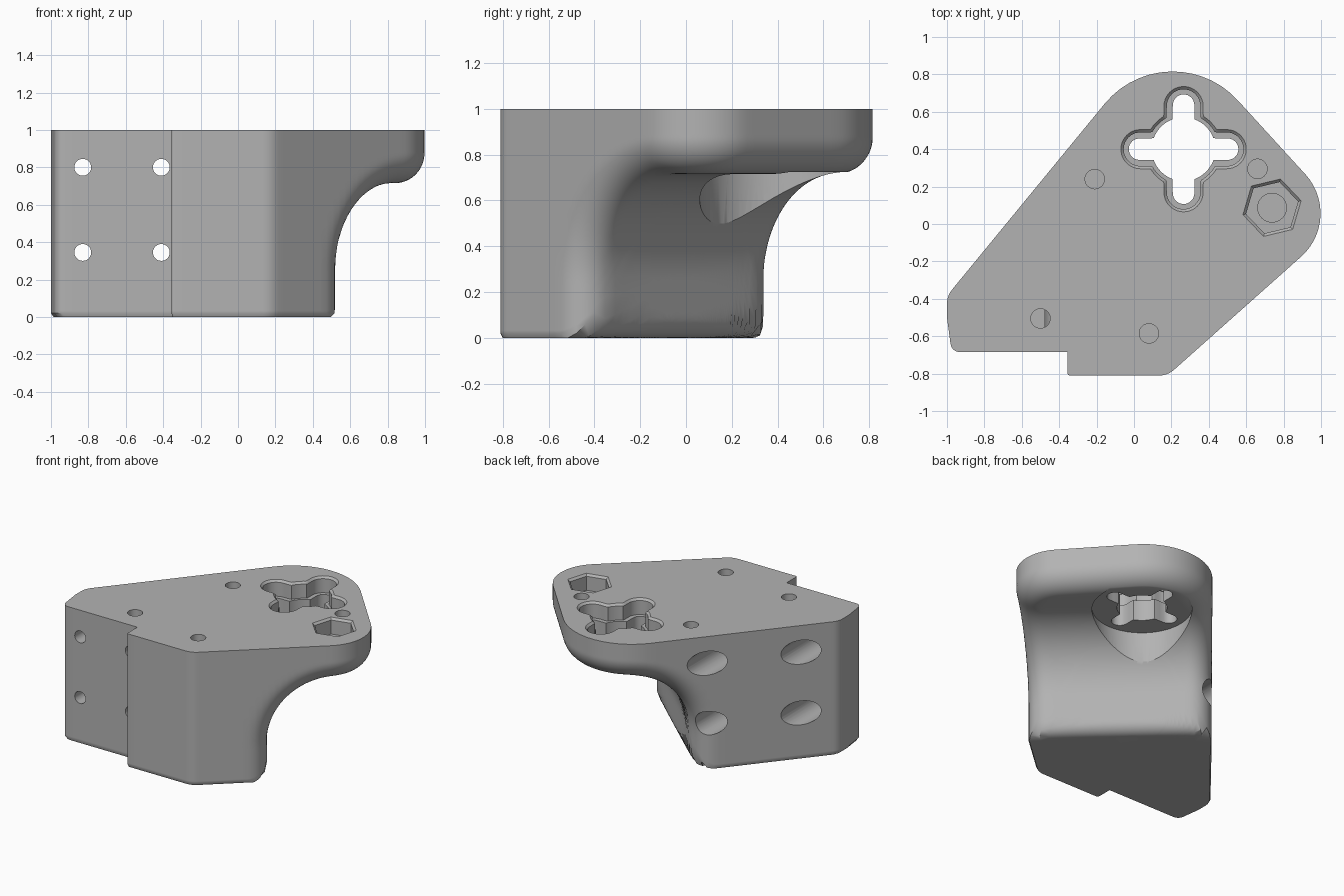
import bpy
import bmesh
import math
from mathutils import Vector

if "Cube" in bpy.data.objects:
    bpy.data.objects.remove(bpy.data.objects["Cube"], do_unlink=True)

# Single grey finish
grey = bpy.data.materials.new("plain_grey")
grey.use_nodes = True
GREY = (0.45, 0.45, 0.45, 1)
grey.diffuse_color = GREY
grey.node_tree.nodes["Principled BSDF"].inputs["Base Color"].default_value = GREY

# Plan outline: corner x, y and corner radius, counter-clockwise
CORNERS = [(-0.975, -0.685, 0.05), (-0.355, -0.685, 0), (-0.355, -0.81, 0.012),
           (0.18, -0.81, 0.12), (1.128, 0.034, 0.31), (0.188, 1.063, 0.47),
           (-1.0, -0.384, 0.12), (-1.0, -0.5, 0.1)]


def rounded_outline(corners, steps=14):
    pts = []
    for i, (x, y, r) in enumerate(corners):
        p = Vector((x, y))
        if r == 0:
            pts.append(p)
            continue
        a = (Vector(corners[i - 1][:2]) - p).normalized()
        b = (Vector(corners[(i + 1) % len(corners)][:2]) - p).normalized()
        half = a.angle(b) / 2
        centre = p + (a + b).normalized() * r / math.sin(half)
        start = p + a * r / math.tan(half) - centre
        end = p + b * r / math.tan(half) - centre
        sweep = start.angle_signed(end)
        n = steps if r > 0.2 else 5
        for k in range(n + 1):
            t = -sweep * k / n
            c, s = math.cos(t), math.sin(t)
            pts.append(centre + Vector((start.x * c - start.y * s, start.x * s + start.y * c)))
    return pts


def subdivided(pts, longest=0.045):
    out = []
    for i, p in enumerate(pts):
        q = pts[(i + 1) % len(pts)]
        n = max(1, math.ceil((q - p).length / longest))
        out += [p.lerp(q, k / n) for k in range(n)]
    return out


OUTLINE = rounded_outline(CORNERS)

# Undercut: runs along CUT, leaving a thick flange with a big inner fillet
CUT = Vector((0.67, 0.742))
WALL, CEILING, FILLET, EDGE, FOOT = 0.065, 0.715, 0.46, 0.16, 0.09

# Outline edges that border the undercut, as half planes
HALF_PLANES = []
for i, p in enumerate(OUTLINE):
    d = OUTLINE[(i + 1) % len(OUTLINE)] - p
    if d.length > 1e-5:
        n = Vector((d.y, -d.x)).normalized()
        if n.dot(CUT) > -0.3:
            HALF_PLANES.append((n.x, n.y, n.dot(p)))


def round_join(a, b, r):
    a, b = a + r, b + r
    return math.hypot(max(a, 0), max(b, 0)) + min(max(a, b), 0) - r


def inside(p):
    a = FILLET - (p.x * CUT.x + p.y * CUT.y - WALL)
    b = FILLET - (CEILING - p.z)
    under = FILLET - math.hypot(max(a, 0), max(b, 0)) - min(max(a, b), 0)
    if under < -EDGE:
        return True
    side = max(nx * p.x + ny * p.y - c for nx, ny, c in HALF_PLANES)
    return max(round_join(side, under, EDGE), round_join(under, -p.z, FOOT)) < 1e-5


CORE = Vector((-0.1, -0.15, 0.95))


def pulled_in(target):
    if inside(target):
        return target
    lo, hi = 0.0, 1.0
    for _ in range(15):
        mid = (lo + hi) / 2
        if inside(CORE.lerp(target, mid)):
            lo = mid
        else:
            hi = mid
    return CORE.lerp(target, lo)


def bridge(bm, upper, lower):
    n = len(upper)
    for i in range(n):
        j = (i + 1) % n
        bm.faces.new((upper[i], lower[i], lower[j], upper[j]))


def make_object(name, bm):
    bmesh.ops.recalc_face_normals(bm, faces=bm.faces)
    mesh = bpy.data.meshes.new(name)
    bm.to_mesh(mesh)
    bm.free()
    obj = bpy.data.objects.new(name, mesh)
    bpy.context.collection.objects.link(obj)
    return obj


# Body: wall rows from the top down, then shrinking rings across the bottom
ring = subdivided(OUTLINE)
centre = CORE.to_2d()
ROWS, RINGS = 80, 40
levels = [(1, 1 - 0.98 * k / ROWS) for k in range(ROWS + 1)]
levels += [(0.985 / (1 + 5 * k / RINGS), 0) for k in range(RINGS + 1)]
bm = bmesh.new()
loops = []
for scale, z in levels:
    flat = [centre.lerp(q, scale) for q in ring]
    loops.append([bm.verts.new(pulled_in(Vector((q.x, q.y, z)))) for q in flat])
for upper, lower in zip(loops, loops[1:]):
    bridge(bm, upper, lower)
bm.faces.new(loops[0])
bm.faces.new(loops[-1])
body = make_object("bracket_body", bm)
body.data.materials.append(grey)


# Cutter shapes
def loft(bm, sections):
    loops = [[bm.verts.new((x, y, z)) for x, y in pts] for z, pts in sections]
    for a, b in zip(loops, loops[1:]):
        bridge(bm, a, b)
    bm.faces.new(loops[0])
    bm.faces.new(loops[-1])


def polygon(x, y, r, n=32, turn=0.0):
    return [(x + r * math.cos(turn + math.tau * k / n),
             y + r * math.sin(turn + math.tau * k / n)) for k in range(n)]


def cross(length, width, hub, n=160):
    pts = []
    reach = length - width
    for k in range(n):
        t = math.tau * k / n
        a = abs((t + math.pi / 4) % (math.pi / 2) - math.pi / 4)
        if math.tan(a) * reach < width:
            r = reach * math.cos(a) + math.sqrt(max(0, width ** 2 - (reach * math.sin(a)) ** 2))
        else:
            r = width / math.sin(a)
        r = max(r, hub)
        pts.append((0.265 + r * math.cos(t), 0.4 + r * math.sin(t)))
    return pts


def upright(bm, pts, z0, z1):
    loft(bm, [(z0, pts), (z1, pts)])


def chamfered(bm, depth, pts, wide):
    loft(bm, [(1 - depth, pts), (0.985, pts), (1, wide), (1.1, wide)])


def cross_bore(bm, x, z, r, y0):
    loops = [[bm.verts.new((px, y, pz)) for px, pz in polygon(x, z, r)] for y in (y0, 1)]
    bridge(bm, *loops)
    for loop in loops:
        bm.faces.new(loop)


BORES = [(x, z) for x in (-0.83, -0.41) for z in (0.8, 0.345)]

# First cut: pin holes, nut pocket, cross recess, underside relief, bolt holes
first = bmesh.new()
for x, y in [(-0.21, 0.24), (0.66, 0.295), (-0.5, -0.505), (0.08, -0.585)]:
    upright(first, polygon(x, y, 0.052), 0.86, 1.1)
TURN = math.radians(73.5)
chamfered(first, 0.12, polygon(0.738, 0.087, 0.143, 6, TURN), polygon(0.738, 0.087, 0.16, 6, TURN))
chamfered(first, 0.12, cross(0.32, 0.09, 0.19), cross(0.335, 0.105, 0.205))
upright(first, polygon(0.265, 0.4, 0.34, 72), -0.1, 0.725)
for x, z in BORES:
    cross_bore(first, x, z, 0.045, -1)

# Second cut: cross opening, nut centre hole, bolt counterbores
second = bmesh.new()
upright(second, cross(0.293, 0.058, 0.17), 0.5, 1.1)
upright(second, polygon(0.738, 0.087, 0.077), 0.79, 1.05)
for x, z in BORES:
    cross_bore(second, x, z, 0.09, -0.58)

bpy.ops.object.select_all(action="DESELECT")
bpy.context.view_layer.objects.active = body
body.select_set(True)
for name, shape in (("hole_cutter", first), ("counterbore_cutter", second)):
    cutter = make_object(name, shape)
    cutter.hide_render = True
    mod = body.modifiers.new(name, "BOOLEAN")
    mod.operation = "DIFFERENCE"
    mod.solver = "EXACT"
    mod.object = cutter
    bpy.ops.object.modifier_apply(modifier=mod.name)
    bpy.data.objects.remove(cutter, do_unlink=True)

bpy.ops.object.shade_smooth_by_angle(angle=math.radians(32))
